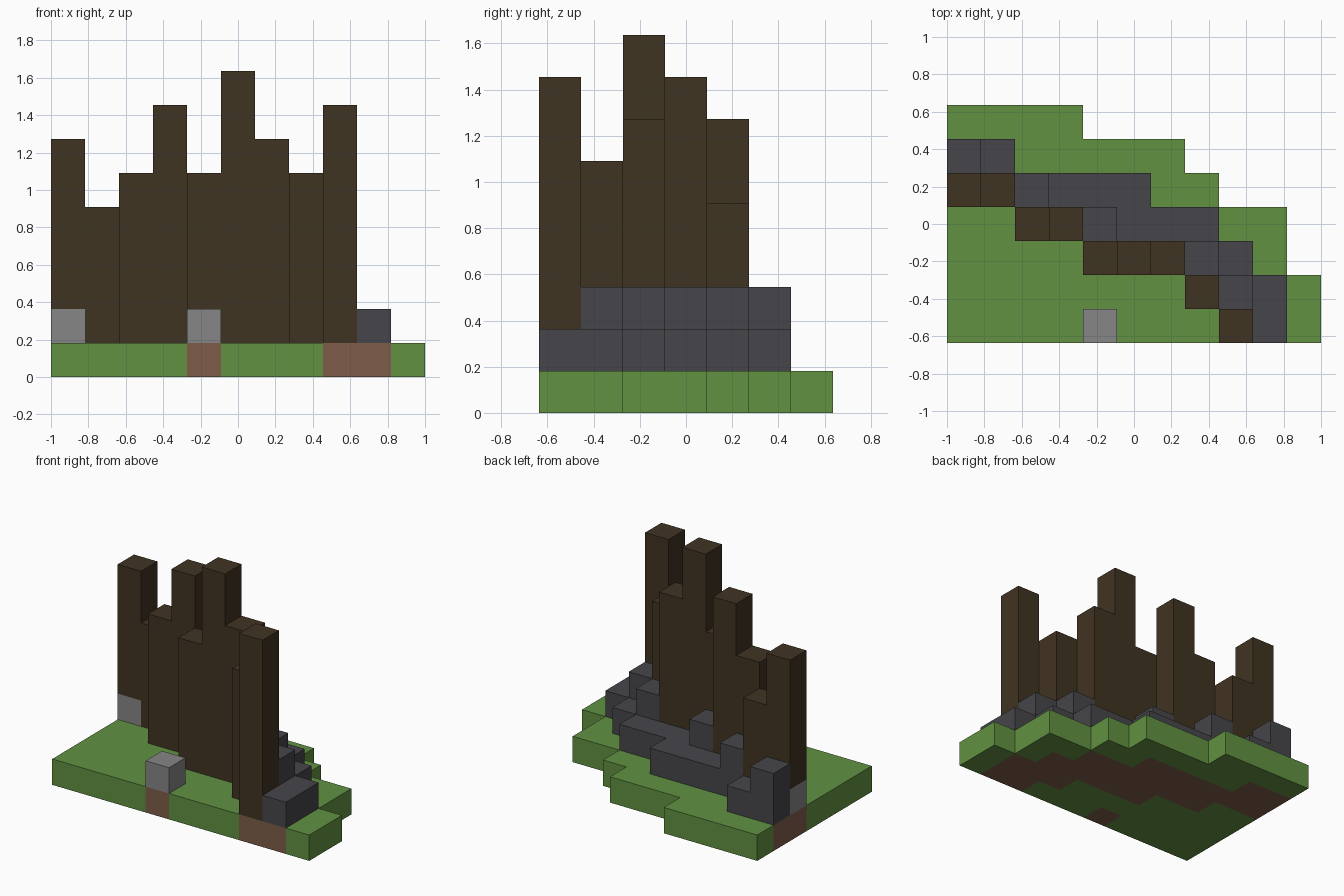
import bpy
import bmesh
from mathutils import Vector

cube = bpy.data.objects.get("Cube")
if cube:
    bpy.data.objects.remove(cube, do_unlink=True)

U = 2 / 11                              # edge of one block
ORIGIN = Vector((-5.5, -3.5, 0))        # grid corner, in blocks


def material(name, rgb):
    """Flat material from 8-bit display colour, stored as linear."""
    lin = [((c / 255 + 0.055) / 1.055) ** 2.4 for c in rgb]
    mat = bpy.data.materials.new(name)
    mat.use_nodes = True
    mat.diffuse_color = (*lin, 1)
    bsdf = mat.node_tree.nodes["Principled BSDF"]
    bsdf.inputs["Base Color"].default_value = (*lin, 1)
    bsdf.inputs["Roughness"].default_value = 0.9
    return mat


def column(x, y, bottom, top):
    return {(x, y, z) for z in range(bottom, top)}


# Posts: column -> (row, height in blocks), stepping diagonally
POSTS = [(4, 7), (4, 5), (3, 6), (3, 8), (2, 6), (2, 9), (2, 7), (1, 6), (0, 8)]
boulders = {(0, 4, 1), (4, 0, 1)}
posts = set()
for x, (y, top) in enumerate(POSTS):
    posts |= column(x, y, 1, top)
posts -= boulders

# Stone bank behind the posts: row, first column, last column
# The first block of each run is two blocks high
stones = {(9, 0, 1)}
for y, first, last in [(5, 0, 1), (4, 2, 5), (3, 4, 7), (2, 7, 8), (1, 8, 9)]:
    for x in range(first, last + 1):
        stones |= column(x, y, 1, 3 if x == first else 2)

# Ground slab: row lengths front to back, dirt wherever something stands on it
ground = {(x, y, 0) for y, n in enumerate([11, 11, 10, 10, 8, 7, 4]) for x in range(n)}
covered = {(x, y, 0) for x, y, z in posts | stones | boulders if z == 1}
dirt = ground & covered
grass = ground - dirt

solid = ground | posts | stones | boulders


def build(name, cells, mat):
    """Mesh the outer faces of a set of blocks, merging flat areas."""
    bm = bmesh.new()
    for cell in sorted(cells):
        centre = Vector(cell) + Vector((0.5, 0.5, 0.5)) + ORIGIN
        for axis in range(3):
            for sign in (-1, 1):
                n = Vector((0, 0, 0))
                n[axis] = sign
                if tuple(int(a + b) for a, b in zip(cell, n)) in solid:
                    continue
                a = Vector((0, 0, 0))
                a[(axis + 1) % 3] = 1
                b = n.cross(a)
                corners = (a + b, b - a, -a - b, a - b)
                bm.faces.new([bm.verts.new((centre + (n + c) / 2) * U) for c in corners])
    bmesh.ops.remove_doubles(bm, verts=bm.verts, dist=0.001)
    bmesh.ops.dissolve_limit(bm, angle_limit=0.01, verts=bm.verts, edges=bm.edges)
    mesh = bpy.data.meshes.new(name)
    bm.to_mesh(mesh)
    bm.free()
    mesh.materials.append(mat)
    obj = bpy.data.objects.new(name, mesh)
    bpy.context.collection.objects.link(obj)


build("grass_ground", grass, material("grass green", (98, 145, 66)))
build("dirt_ground", dirt, material("dirt brown", (126, 93, 73)))
build("wooden_posts", posts, material("dark wood", (64, 51, 34)))
build("stone_bank", stones, material("dark stone", (70, 69, 74)))
build("light_boulders", boulders, material("light stone", (134, 134, 134)))
